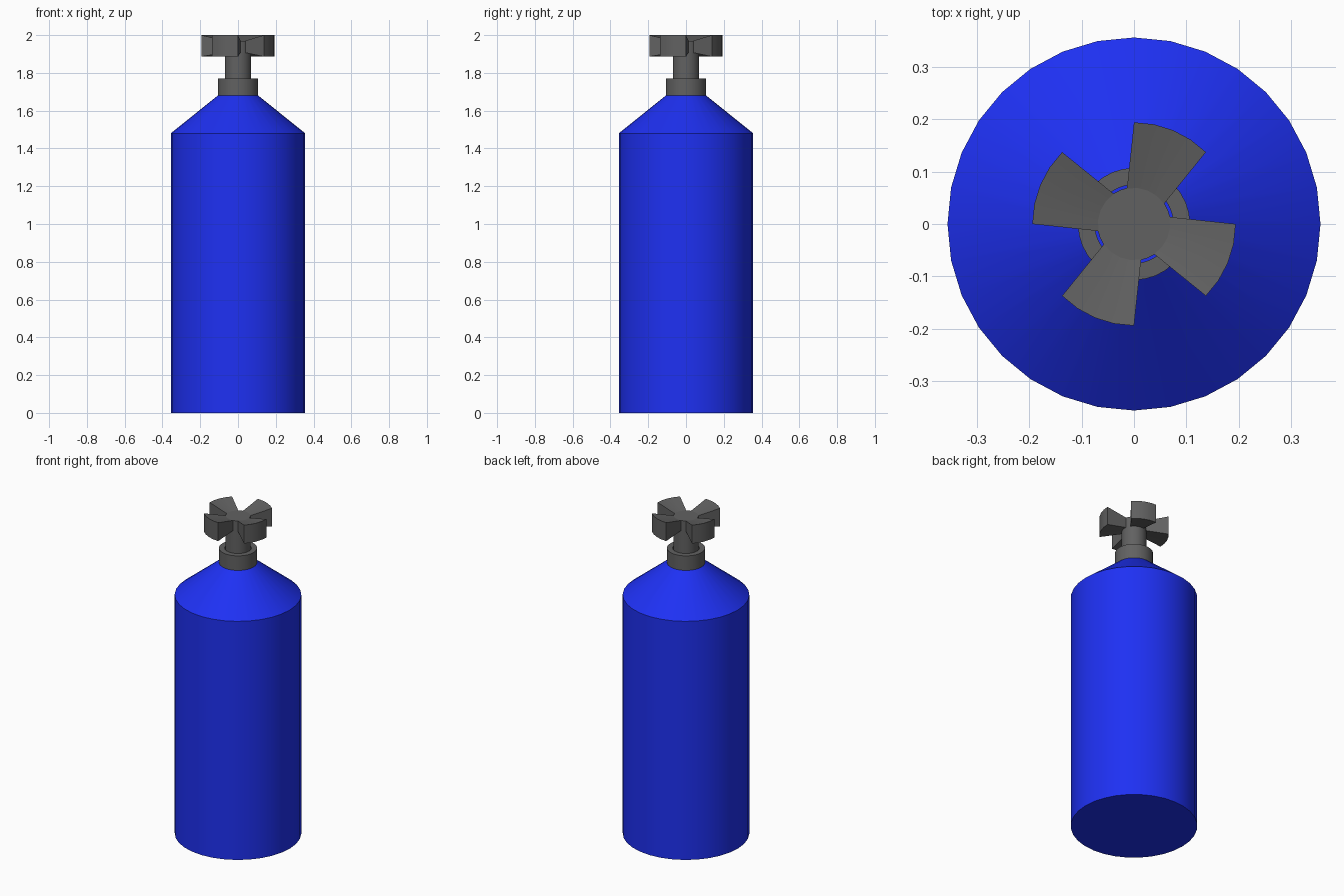
import bpy, bmesh
from math import cos, sin, radians, pi

if "Cube" in bpy.data.objects:
    bpy.data.objects.remove(bpy.data.objects["Cube"])

SIDES = 32


def material(name, rgb):
    mat = bpy.data.materials.new(name)
    mat.diffuse_color = (*rgb, 1)
    mat.use_nodes = True
    mat.node_tree.nodes["Principled BSDF"].inputs["Base Color"].default_value = mat.diffuse_color
    return mat


def finish(name, bm, mat):
    bmesh.ops.recalc_face_normals(bm, faces=bm.faces)
    mesh = bpy.data.meshes.new(name)
    bm.to_mesh(mesh)
    bm.free()
    mesh.materials.append(mat)
    ob = bpy.data.objects.new(name, mesh)
    bpy.context.collection.objects.link(ob)
    bpy.ops.object.select_all(action='DESELECT')
    ob.select_set(True)
    bpy.context.view_layer.objects.active = ob
    bpy.ops.object.shade_smooth_by_angle(angle=radians(30))
    return ob


def lathe(name, profile, mat, closed=False):
    """Turn an (r, z) profile; open profiles get caps, closed ones make a ring."""
    bm = bmesh.new()
    rings = [[bm.verts.new((r * cos(2 * pi * i / SIDES), r * sin(2 * pi * i / SIDES), z))
              for i in range(SIDES)] for r, z in profile]
    pairs = list(zip(rings, rings[1:]))
    if closed:
        pairs.append((rings[-1], rings[0]))
    else:
        bm.faces.new(rings[0])
        bm.faces.new(rings[-1])
    for a, b in pairs:
        for i in range(SIDES):
            j = (i + 1) % SIDES
            bm.faces.new((a[i], a[j], b[j], b[i]))
    return finish(name, bm, mat)


def blade(name, turn, mat):
    """Handle lobe that widens in height and narrows in angle outward."""
    bm = bmesh.new()
    steps = 4
    sections = []
    for i in range(steps + 1):
        t = i / steps
        a_in = radians(turn + 101.25 - 67.5 * t)
        a_out = radians(turn + 90 - 45 * t)
        sections.append([bm.verts.new((r * cos(a), r * sin(a), z)) for r, a, z in (
            (0.069, a_in, 1.907), (0.194, a_out, 1.886),
            (0.194, a_out, 2.0), (0.069, a_in, 1.97))])
    for a, b in zip(sections, sections[1:]):
        for k in range(4):
            m = (k + 1) % 4
            bm.faces.new((a[k], a[m], b[m], b[k]))
    bm.faces.new(sections[0])
    bm.faces.new(sections[-1])
    return finish(name, bm, mat)


blue = material("blue_paint", (0.013, 0.03, 0.9))
grey = material("dark_metal", (0.12, 0.12, 0.12))

# Tank with conical shoulder
lathe("tank_body", [(0.356, 0), (0.356, 1.48), (0.107, 1.68)], blue)

# Neck collar ring and valve stem
lathe("neck_collar", [(0.107, 1.68), (0.107, 1.77), (0.075, 1.77), (0.075, 1.68)], grey, closed=True)
lathe("valve_stem", [(0.07, 1.68), (0.07, 1.97)], grey)

# Four-lobed valve handle
for n in range(4):
    blade(f"handle_lobe_{n + 1}", 90 * n, grey)
